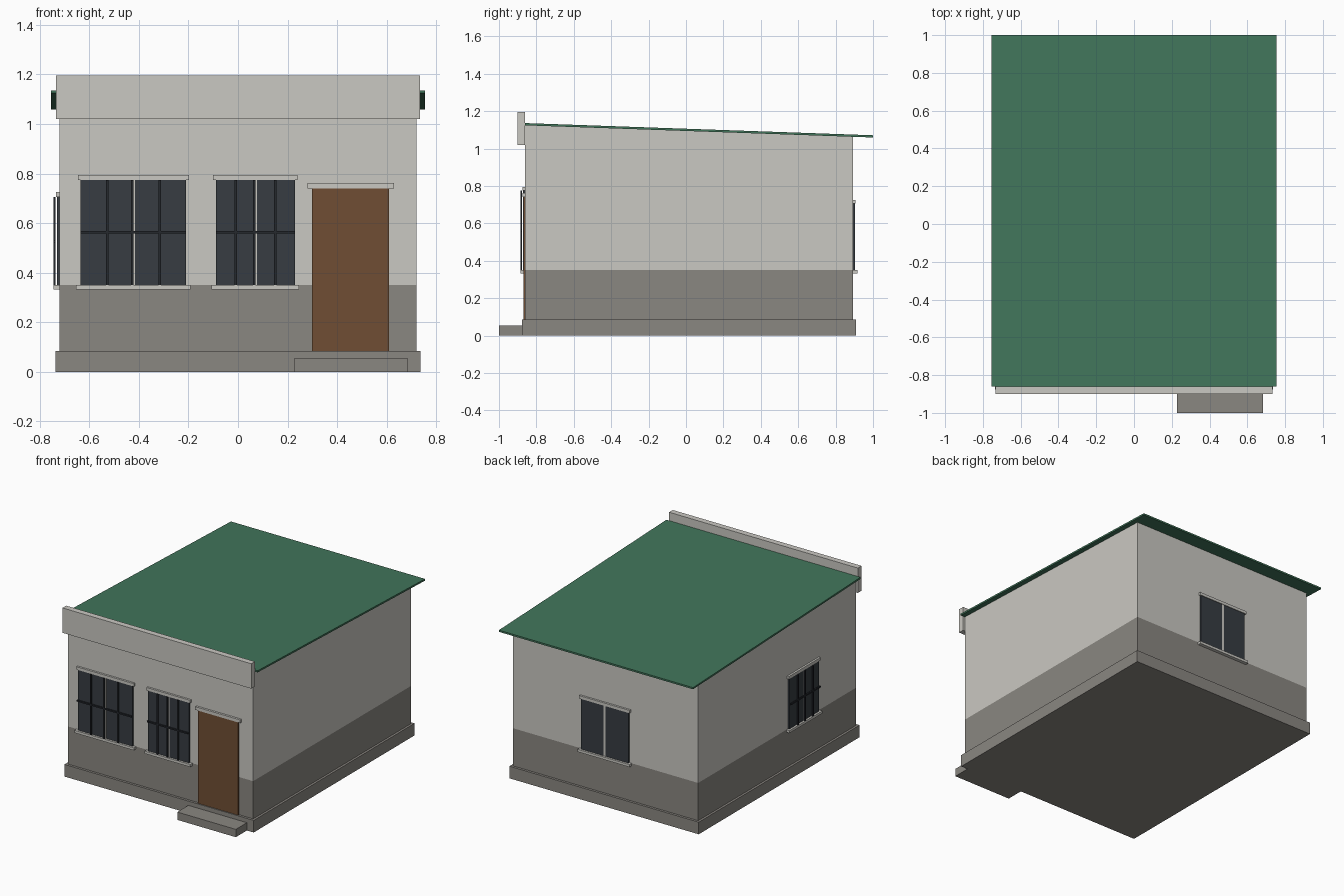
import bpy, bmesh
from math import radians
from mathutils import Matrix, Vector

cube = bpy.data.objects.get("Cube")
if cube:
    bpy.data.objects.remove(cube)


def material(name, rgb):
    m = bpy.data.materials.new(name)
    m.use_nodes = True
    m.diffuse_color = (*rgb, 1)
    m.node_tree.nodes["Principled BSDF"].inputs["Base Color"].default_value = (*rgb, 1)
    return m


PLASTER = material("pale plaster", (0.59, 0.58, 0.54))
STONE = material("grey stone", (0.255, 0.242, 0.22))
GREEN = material("green roofing", (0.054, 0.181, 0.105))
WOOD = material("brown wood", (0.162, 0.076, 0.034))
GLASS = material("dark glass", (0.038, 0.045, 0.054))
IRON = material("dark iron", (0.018, 0.021, 0.027))


def add(name, bm, mats, matrix=Matrix()):
    mesh = bpy.data.meshes.new(name)
    bm.to_mesh(mesh)
    bm.free()
    for m in mats:
        mesh.materials.append(m)
    ob = bpy.data.objects.new(name, mesh)
    ob.matrix_world = matrix
    bpy.context.collection.objects.link(ob)
    return ob


def box_mesh(x, y, z):
    bm = bmesh.new()
    bmesh.ops.create_cube(bm, size=1)
    for v in bm.verts:
        v.co = Vector([(lo + hi) / 2 + c * (hi - lo) for c, (lo, hi) in zip(v.co, (x, y, z))])
    return bm


def box(name, mat, x, y, z, matrix=Matrix()):
    return add(name, box_mesh(x, y, z), [mat], matrix)


HALF, FRONT, BACK = 0.72, -0.86, 0.893


def roof_z(y):
    return 1.136 - 0.035 * (y - FRONT)


# Walls: sloped top, darker band below the sills
bm = box_mesh((-HALF, HALF), (FRONT, BACK), (0.02, 1))
for v in bm.verts:
    if v.co.z > 0.5:
        v.co.z = roof_z(v.co.y) - 0.008
bmesh.ops.bisect_plane(bm, geom=bm.verts[:] + bm.edges[:] + bm.faces[:],
                       plane_co=(0, 0, 0.35), plane_no=(0, 0, 1))
for f in bm.faces:
    f.material_index = int(f.calc_center_median().z < 0.35)
add("walls", bm, [PLASTER, STONE])

# Plinth, step and parapet
box("plinth", STONE, (-0.736, 0.736), (-0.877, 0.91), (0, 0.085))
box("door_step", STONE, (0.228, 0.683), (-1, -0.87), (0, 0.055))
box("parapet", PLASTER, (-0.734, 0.734), (-0.901, FRONT), (1.02, 1.195))

# Lean-to roof sheet
bm = box_mesh((-0.755, 0.755), (FRONT, 1), (-0.012, 0))
for v in bm.verts:
    v.co.z += roof_z(v.co.y)
add("roof", bm, [GREEN])

# Door
box("door", WOOD, (0.298, 0.61), (-0.87, FRONT), (0.085, 0.74))
box("door_lintel", PLASTER, (0.28, 0.63), (-0.875, FRONT), (0.74, 0.762))


def window(name, origin, width, z0, z1, turn=0, grille=True):
    """Window on a wall whose outward side is local -y."""
    m = Matrix.Translation(origin) @ Matrix.Rotation(radians(turn), 4, "Z")
    h = width / 2
    for side, lo, hi in (("left", 0.007, h), ("right", -h, -0.007)):
        box(f"{name}_{side}_pane", GLASS, (lo, hi), (-0.01, 0), (z0, z1), m)
    box(name + "_mullion", PLASTER, (-0.007, 0.007), (-0.011, 0), (z0, z1), m)
    box(name + "_lintel", PLASTER, (-h - 0.011, h + 0.011), (-0.014, 0), (z1, z1 + 0.02), m)
    box(name + "_sill", PLASTER, (-h - 0.018, h + 0.018), (-0.024, 0), (z0 - 0.018, z0), m)
    if grille:
        for i, u in enumerate((-h / 2, -0.004, h / 2)):
            box(f"{name}_bar_{i + 1}", IRON, (u - 0.005, u + 0.005), (-0.024, -0.016), (z0, z1), m)
        mid = (z0 + z1) / 2
        box(name + "_cross_bar", IRON, (-h, h), (-0.025, -0.016), (mid - 0.005, mid + 0.005), m)


window("wide_front_window", (-0.422, FRONT, 0), 0.425, 0.35, 0.775)
window("narrow_front_window", (0.07, FRONT, 0), 0.318, 0.35, 0.775)
window("side_window", (-HALF, -0.27, 0), 0.33, 0.35, 0.705, turn=-90)
window("back_window", (0, BACK, 0), 0.37, 0.35, 0.705, turn=180, grille=False)
